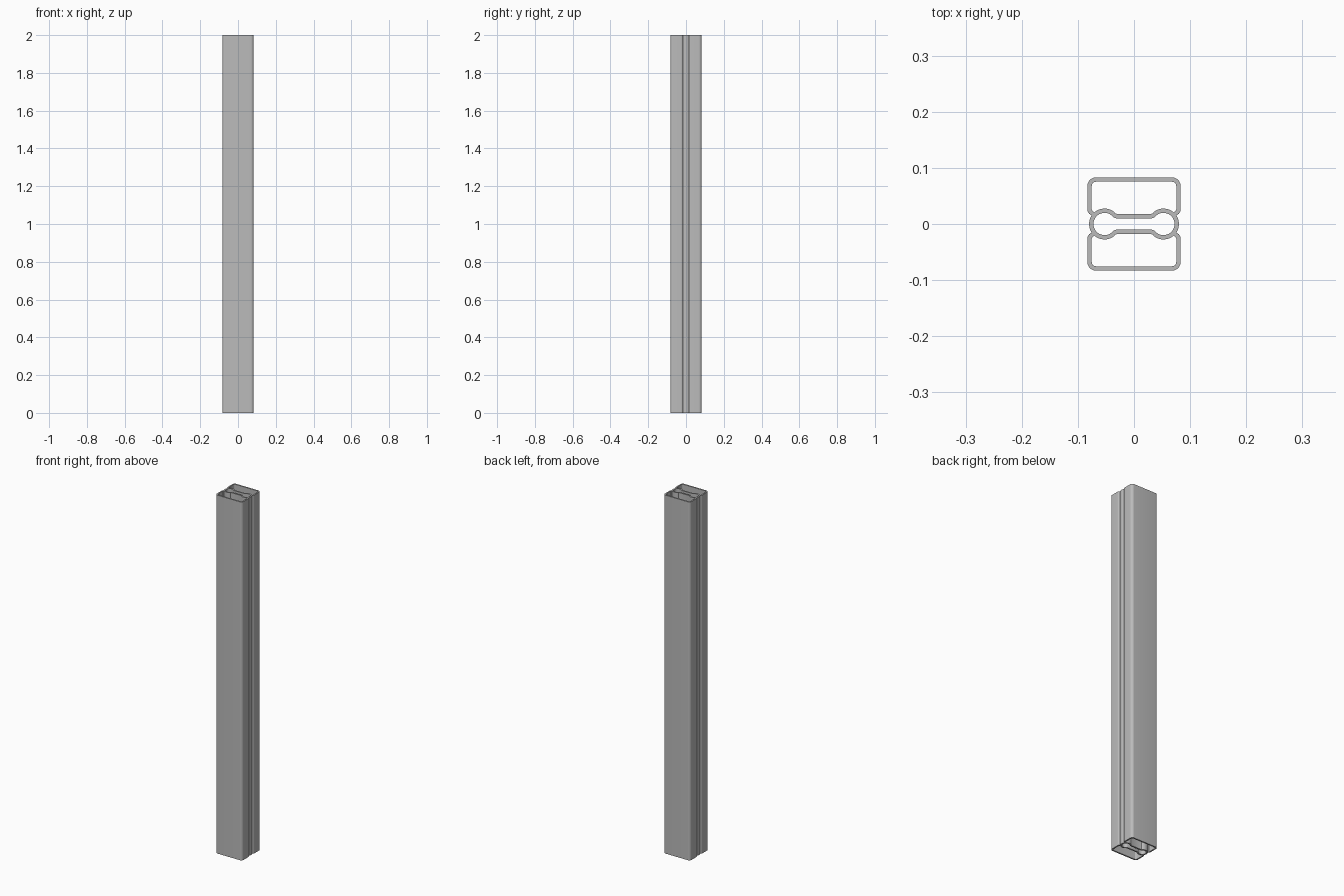
import bpy
from math import cos, sin, radians

if "Cube" in bpy.data.objects:
    bpy.data.objects.remove(bpy.data.objects["Cube"])

HALF = 0.083      # half width of the square section
WALL = 0.0077     # wall thickness
BEND = 0.015      # outer corner radius
TUBE_X = 0.0525   # centre of the round channels
TUBE_R = 0.0275   # their outer radius
SLOT = 0.0102     # half height of the slot joining them
LIP_X, LIP_Y, LIP_R = 0.072, 0.026, 0.011   # inward curl of the side walls


def arc(cx, cy, r, start, end, steps=8):
    angles = [radians(start + (end - start) * i / steps) for i in range(steps + 1)]
    return [(cx + r * cos(a), cy + r * sin(a)) for a in angles]


def mirror_x(points):
    return points + [(-x, y) for x, y in reversed(points)]


def mirror_y(points):
    return points + [(x, -y) for x, y in reversed(points)]


# Outer skin: channel bulge, curled lip, side wall, rounded corner
corner = HALF - BEND
skin = mirror_y(mirror_x(
    arc(TUBE_X, 0, TUBE_R, 3, 34, 6)
    + arc(LIP_X, LIP_Y, LIP_R, -70, 0)
    + arc(corner, corner, BEND, 0, 90)))

# Large chamber: rounded box whose floor follows the channels and slot
chamber = mirror_x(
    [(0.030, SLOT + WALL), (0.0335, SLOT + WALL + 0.001)]
    + arc(TUBE_X, 0, TUBE_R, 128, 48, 14)
    + arc(LIP_X, LIP_Y, LIP_R - WALL, -60, 0, 4)
    + arc(corner, corner, BEND - WALL, 0, 90))

# Central channel: two round ends joined by a narrow slot
channel = mirror_y(mirror_x(
    arc(TUBE_X, 0, TUBE_R - WALL, 4, 132, 18)
    + [(0.0355, SLOT + 0.0012), (0.032, SLOT)]))

# Extrude the section to full height with open chambers
section = bpy.data.curves.new("section", "CURVE")
section.dimensions = "2D"
section.fill_mode = "BOTH"
section.extrude = 1.0
for loop in (skin, chamber, [(x, -y) for x, y in chamber], channel):
    spline = section.splines.new("POLY")
    spline.points.add(len(loop) - 1)
    for point, (x, y) in zip(spline.points, loop):
        point.co = (x, y, 0, 1)
    spline.use_cyclic_u = True

post = bpy.data.objects.new("hollow_post", section)
bpy.context.collection.objects.link(post)
post.location.z = 1.0
bpy.ops.object.select_all(action="DESELECT")
post.select_set(True)
bpy.context.view_layer.objects.active = post
bpy.ops.object.convert(target="MESH")
post = bpy.context.object
post.name = "hollow_post"

# Weld the caps to the walls and face everything outward
bpy.ops.object.mode_set(mode="EDIT")
bpy.ops.mesh.select_all(action="SELECT")
bpy.ops.mesh.remove_doubles(threshold=0.00005)
bpy.ops.mesh.normals_make_consistent(inside=False)
bpy.ops.object.mode_set(mode="OBJECT")
bpy.ops.object.shade_smooth_by_angle(angle=radians(30))

# Plain grey metal
grey = bpy.data.materials.new("aluminium_grey")
colour = (0.5, 0.5, 0.5, 1)
grey.diffuse_color = colour
grey.use_nodes = True
grey.node_tree.nodes["Principled BSDF"].inputs["Base Color"].default_value = colour
post.data.materials.clear()
post.data.materials.append(grey)
